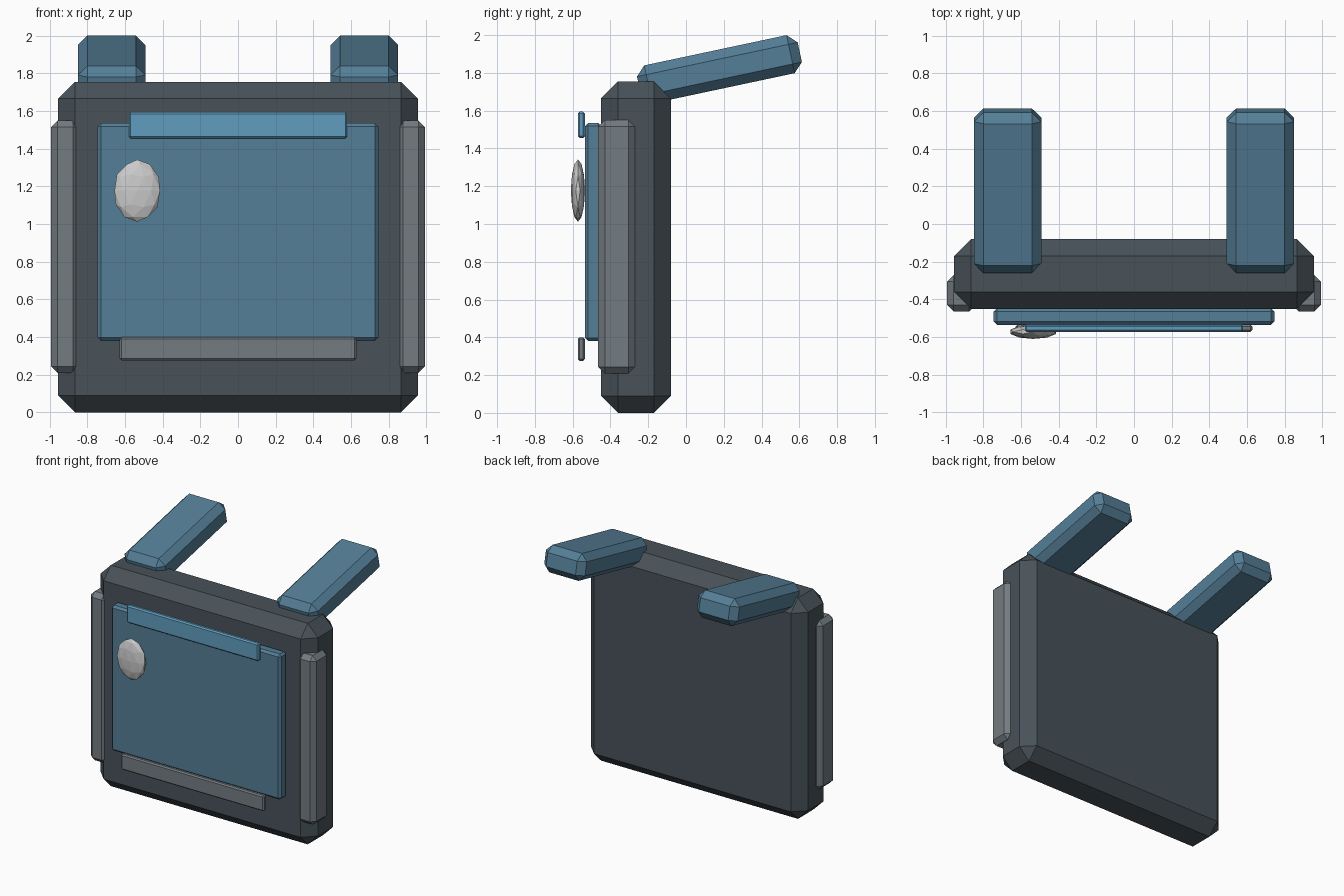
import bpy
from math import radians
from mathutils import Vector

if "Cube" in bpy.data.objects:
    bpy.data.objects.remove(bpy.data.objects["Cube"])


def material(name, rgb):
    m = bpy.data.materials.new(name)
    m.diffuse_color = (*rgb, 1)
    m.use_nodes = True
    m.node_tree.nodes["Principled BSDF"].inputs["Base Color"].default_value = m.diffuse_color
    return m


SHELL = material("dark_shell", (0.065, 0.085, 0.10))
BLUE = material("steel_blue", (0.09, 0.21, 0.31))
LIGHT_BLUE = material("light_blue", (0.12, 0.34, 0.52))
GREY = material("mid_grey", (0.17, 0.20, 0.22))
PALE = material("pale_grey", (0.65, 0.65, 0.64))


def box(name, lo, hi, bevel, mat, tilt=0):
    """Chamfered box between two corners, tilted about its centre."""
    lo, hi = Vector(lo), Vector(hi)
    bpy.ops.mesh.primitive_cube_add(size=1, location=(lo + hi) / 2)
    ob = bpy.context.object
    ob.name = name
    ob.scale = hi - lo
    bpy.ops.object.transform_apply(location=False, rotation=False, scale=True)
    ob.rotation_euler.x = radians(tilt)
    mod = ob.modifiers.new("chamfer", 'BEVEL')
    mod.width = bevel
    mod.segments = 1
    ob.data.materials.append(mat)
    return ob


# Main shell and the raised panel on its front
box("body", (-0.955, -0.45, 0), (0.955, -0.08, 1.755), 0.09, SHELL)
box("front_panel", (-0.745, -0.535, 0.38), (0.745, -0.448, 1.535), 0.017, BLUE)

# Trim strips across the panel
box("upper_strip", (-0.58, -0.573, 1.455), (0.58, -0.535, 1.595), 0.01, LIGHT_BLUE)
box("lower_strip", (-0.628, -0.573, 0.275), (0.628, -0.535, 0.4), 0.01, GREY)

# Side rails and tilted top arms, one on each side
for side, s in (("left", -1), ("right", 1)):
    x = sorted((s * 0.84, s * 0.992))
    box(side + "_rail", (x[0], -0.465, 0.208), (x[1], -0.27, 1.55), 0.035, GREY)
    x = sorted((s * 0.492, s * 0.85))
    box(side + "_arm", (x[0], -0.258, 1.716), (x[1], 0.612, 1.922), 0.05, BLUE, tilt=12)

# Flattened faceted badge
bpy.ops.mesh.primitive_ico_sphere_add(subdivisions=2, radius=1, location=(-0.535, -0.572, 1.177))
badge = bpy.context.object
badge.name = "badge"
badge.scale = (0.127, 0.038, 0.165)
badge.data.materials.append(PALE)
